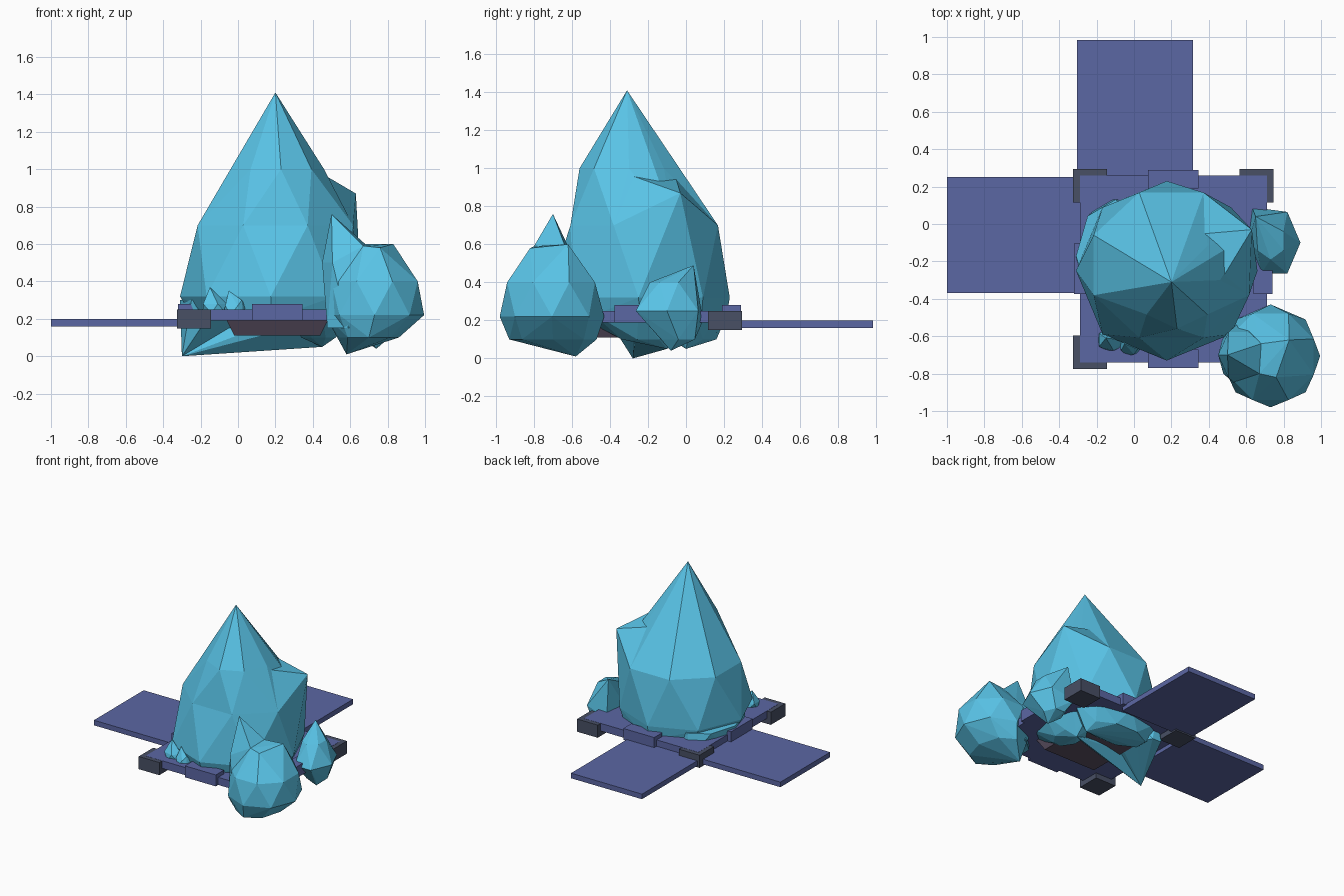
import bpy, bmesh
from math import cos, sin, tau
from mathutils import Vector

cube = bpy.data.objects.get("Cube")
if cube:
    bpy.data.objects.remove(cube, do_unlink=True)


def material(name, red, green, blue):
    colour = (red, green, blue, 1)
    mat = bpy.data.materials.new(name)
    mat.use_nodes = True
    mat.diffuse_color = colour
    mat.node_tree.nodes["Principled BSDF"].inputs["Base Color"].default_value = colour
    return mat


ice_blue = material("ice blue", 0.1, 0.55, 0.8)
slate_blue = material("slate blue", 0.105, 0.135, 0.37)
dark_steel = material("dark steel", 0.065, 0.08, 0.13)
dull_plum = material("dull plum", 0.11, 0.085, 0.13)


def add_object(name, bm, mat):
    bmesh.ops.recalc_face_normals(bm, faces=bm.faces)
    mesh = bpy.data.meshes.new(name)
    bm.to_mesh(mesh)
    bm.free()
    mesh.materials.append(mat)
    obj = bpy.data.objects.new(name, mesh)
    bpy.context.collection.objects.link(obj)


def box(name, centre, size, mat, bottom_scale=1):
    # Box whose bottom face can be narrowed
    bm = bmesh.new()
    bmesh.ops.create_cube(bm, size=1)
    for vert in bm.verts:
        if vert.co.z < 0:
            vert.co.xy *= bottom_scale
        vert.co = Vector(centre) + vert.co * Vector(size)
    add_object(name, bm, mat)


def crystal(name, tips, levels, sides=8):
    # Faceted rock: staggered rings (z, x, y, x radius, y radius) wrapped with the tips
    bm = bmesh.new()
    for tip in tips:
        bm.verts.new(tip)
    for index, (z, x, y, radius_x, radius_y) in enumerate(levels):
        for side in range(sides):
            angle = tau * (side + index / 2) / sides
            bm.verts.new((x + radius_x * cos(angle), y + radius_y * sin(angle), z))
    hull = bmesh.ops.convex_hull(bm, input=bm.verts)
    inside = {item for item in hull["geom_interior"] + hull["geom_unused"]
              if isinstance(item, bmesh.types.BMVert)}
    bmesh.ops.delete(bm, geom=list(inside), context="VERTS")
    add_object(name, bm, ice_blue)


# Square platform with corner blocks and edge clips
middle = Vector((0.21, -0.24, 0.22))
box("platform", middle, (1, 1, 0.06), slate_blue)
for side_x, side_name in ((-1, "right"), (1, "left")):
    for side_y, end_name in ((-1, "front"), (1, "back")):
        offset = Vector((side_x, side_y, 0)) * 0.445
        box(f"corner_block_{end_name}_{side_name}",
            middle + offset - Vector((0, 0, 0.021)), (0.18, 0.18, 0.1), dark_steel)
for side_name, direction in (("front", (0, -1)), ("back", (0, 1)),
                             ("right", (-1, 0)), ("left", (1, 0))):
    offset = Vector((*direction, 0)) * 0.48
    size = (0.1, 0.27, 0.09) if direction[0] else (0.27, 0.1, 0.09)
    box(f"edge_clip_{side_name}", middle + offset + Vector((0, 0, 0.015)), size, slate_blue)

# Flat panels reaching out to the side and back
box("side_panel", (-0.64, -0.06, 0.18), (0.72, 0.62, 0.04), slate_blue)
box("back_panel", (0.005, 0.615, 0.18), (0.62, 0.74, 0.04), slate_blue)

# Tapered core below the platform
box("underside_core", middle - Vector((0, 0, 0.07)), (0.54, 0.54, 0.08), dull_plum,
    bottom_scale=0.85)

# Main crystal: a tall spire and a lower shoulder sharing one waist
waist = (0.7, 0.2, -0.22, 0.45, 0.42)
crystal("main_crystal_spire", [(0.2, -0.31, 1.41)], [
    (1, 0.23, -0.3, 0.23, 0.26), waist])
crystal("main_crystal_body",
        [(0.63, -0.03, 0.87), (0.46, -0.31, 0.97), (0.28, -0.06, 0.97)], [
            (0.32, 0.175, -0.25, 0.485, 0.48), waist,
            (0.2, 0.18, -0.24, 0.42, 0.45)])

# Crystal roots reaching under the platform
crystal("crystal_root_right", [(-0.3, -0.28, 0)], [
    (0.3, -0.1, -0.17, 0.21, 0.3), (0.12, -0.1, -0.05, 0.1, 0.2)])
crystal("crystal_root_back", [(0.45, 0, 0.05)], [
    (0.24, 0.2, 0.04, 0.4, 0.18), (0.1, 0.2, 0.04, 0.25, 0.13)])
crystal("crystal_root_left", [(0.45, -0.1, 0.05)], [
    (0.24, 0.45, -0.25, 0.18, 0.35), (0.1, 0.43, -0.2, 0.1, 0.15)])
crystal("crystal_root_ridge", [(-0.3, -0.28, 0), (0.45, -0.1, 0.05)], [
    (0.15, 0.1, -0.22, 0.25, 0.06)])

# Large crystal on the front corner, with a leaning spike
crown = [(0.68, -0.64, 0.6), (0.67, -0.8, 0.59)]
crystal("corner_crystal",
        crown + [(0.83, -0.62, 0.6), (0.76, -0.82, 0.58), (0.58, -0.58, 0.01)], [
            (0.22, 0.73, -0.705, 0.265, 0.275),
            (0.4, 0.73, -0.71, 0.25, 0.25),
            (0.1, 0.7, -0.7, 0.16, 0.23)])
crystal("corner_crystal_spike", crown + [(0.5, -0.7, 0.76)], [
    (0.5, 0.56, -0.7, 0.11, 0.14), (0.15, 0.59, -0.7, 0.13, 0.2)], sides=6)

# Medium crystal on the platform edge
crystal("edge_crystal", [(0.65, 0.04, 0.49), (0.63, 0.09, 0.2), (0.74, -0.08, 0.04)], [
    (0.25, 0.75, -0.1, 0.14, 0.19),
    (0.4, 0.73, -0.09, 0.08, 0.1),
    (0.1, 0.73, -0.04, 0.08, 0.1)], sides=6)

# Small pair of crystals near the front corner
crystal("small_crystal", [(-0.15, -0.61, 0.37)], [
    (0.28, -0.13, -0.62, 0.07, 0.06), (0.23, -0.12, -0.62, 0.07, 0.06)], sides=5)
crystal("small_crystal_twin", [(-0.05, -0.64, 0.35), (0.02, -0.67, 0.3)], [
    (0.27, -0.02, -0.64, 0.06, 0.06), (0.22, -0.02, -0.65, 0.06, 0.06)], sides=5)
